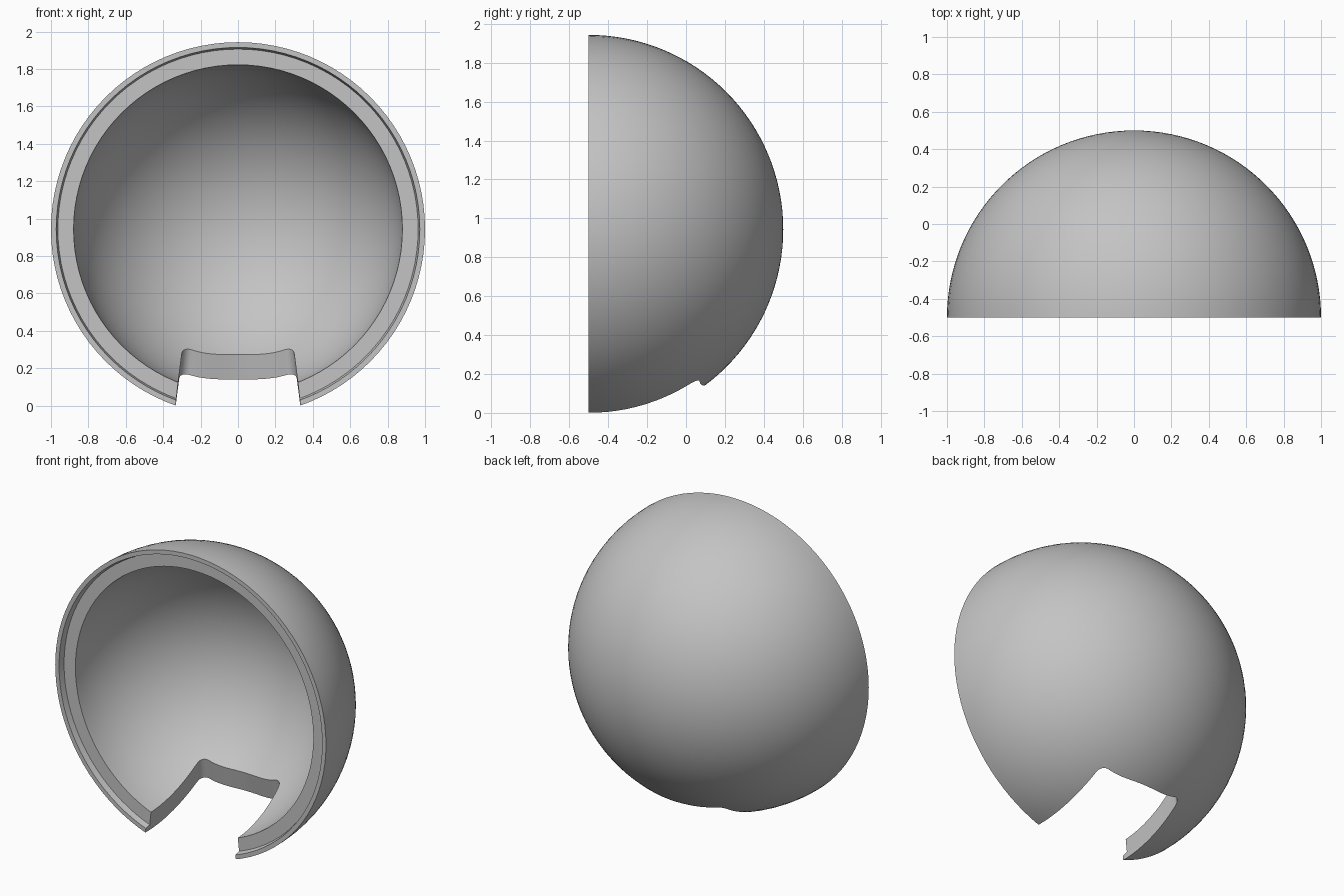
import bpy, bmesh
from math import sin, cos, pi, sqrt
from mathutils import Vector, Matrix

cube = bpy.data.objects.get("Cube")
if cube:
    bpy.data.objects.remove(cube, do_unlink=True)

CENTRE = Vector((0, -0.5, 0.943))
R_OUT, R_IN = 1.0, 0.88
LEDGE = 0.04          # depth of the recessed inner rim
SEGMENTS, RINGS = 96, 32

grey = bpy.data.materials.new("plain_grey")
grey.use_nodes = True
colour = (0.55, 0.55, 0.55, 1)
grey.diffuse_color = colour
grey.node_tree.nodes["Principled BSDF"].inputs["Base Color"].default_value = colour


def make_object(name, bm):
    bmesh.ops.recalc_face_normals(bm, faces=bm.faces)
    mesh = bpy.data.meshes.new(name)
    bm.to_mesh(mesh)
    bm.free()
    mesh.materials.append(grey)
    obj = bpy.data.objects.new(name, mesh)
    bpy.context.collection.objects.link(obj)
    return obj


# Shell profile as (radius, depth): outer arc, raised lip, ledge, inner arc
profile = [(R_OUT * sin(pi / 2 * i / RINGS), R_OUT * cos(pi / 2 * i / RINGS))
           for i in range(RINGS + 1)]
profile += [(0.972, 0), (0.963, LEDGE)]
profile += [(sqrt(R_IN ** 2 - LEDGE ** 2), LEDGE)]
profile += [(R_IN * sin(pi / 2 * i / RINGS), R_IN * cos(pi / 2 * i / RINGS))
            for i in range(RINGS - 2, -1, -1)]

# Half-sphere shell, turned around the front-to-back axis
bm = bmesh.new()
verts = [bm.verts.new(CENTRE + Vector((r, d, 0))) for r, d in profile]
edges = [bm.edges.new(pair) for pair in zip(verts, verts[1:])]
bmesh.ops.spin(bm, geom=verts + edges, cent=CENTRE, axis=(0, 1, 0),
               angle=2 * pi, steps=SEGMENTS)
bmesh.ops.remove_doubles(bm, verts=bm.verts, dist=0.0005)
shell = make_object("half_sphere_shell", bm)

# Notch outline seen from above: straight side, rounded corner, bowed back
half = [(0.337, -0.3), (0.334, 0), (0.331, 0.4), (0.329, 0.535)]
half += [(0.273 + 0.055 * cos(a), 0.545 + 0.055 * sin(a))
         for a in [pi / 2 * i / 10 for i in range(1, 11)]]
half += [(x, 0.611 + 0.011 * cos(pi * x / 0.27))
         for x in [0.27 * (1 - i / 12) for i in range(1, 13)]]
outline = half + [(-x, y) for x, y in reversed(half[:-1])]

# Slightly tapered cutter for the notch
bm = bmesh.new()
loops = []
for z in (-0.2, 0.6):
    s = 1 - 0.31 * z
    loops.append([bm.verts.new((x * s, y * s - 0.5, z)) for x, y in outline])
bm.faces.new(loops[0])
bm.faces.new(loops[1])
n = len(outline)
for i in range(n):
    j = (i + 1) % n
    bm.faces.new((loops[0][i], loops[0][j], loops[1][j], loops[1][i]))
cutter = make_object("notch_cutter", bm)
cutter.hide_render = True

# Cut the notch, then smooth the curved surfaces
mod = shell.modifiers.new("notch", "BOOLEAN")
mod.operation = "DIFFERENCE"
mod.solver = "EXACT"
mod.object = cutter
bpy.ops.object.select_all(action="DESELECT")
shell.select_set(True)
bpy.context.view_layer.objects.active = shell
bpy.ops.object.modifier_apply(modifier=mod.name)
bpy.data.objects.remove(cutter, do_unlink=True)
bpy.ops.object.shade_smooth_by_angle(angle=pi / 6)
